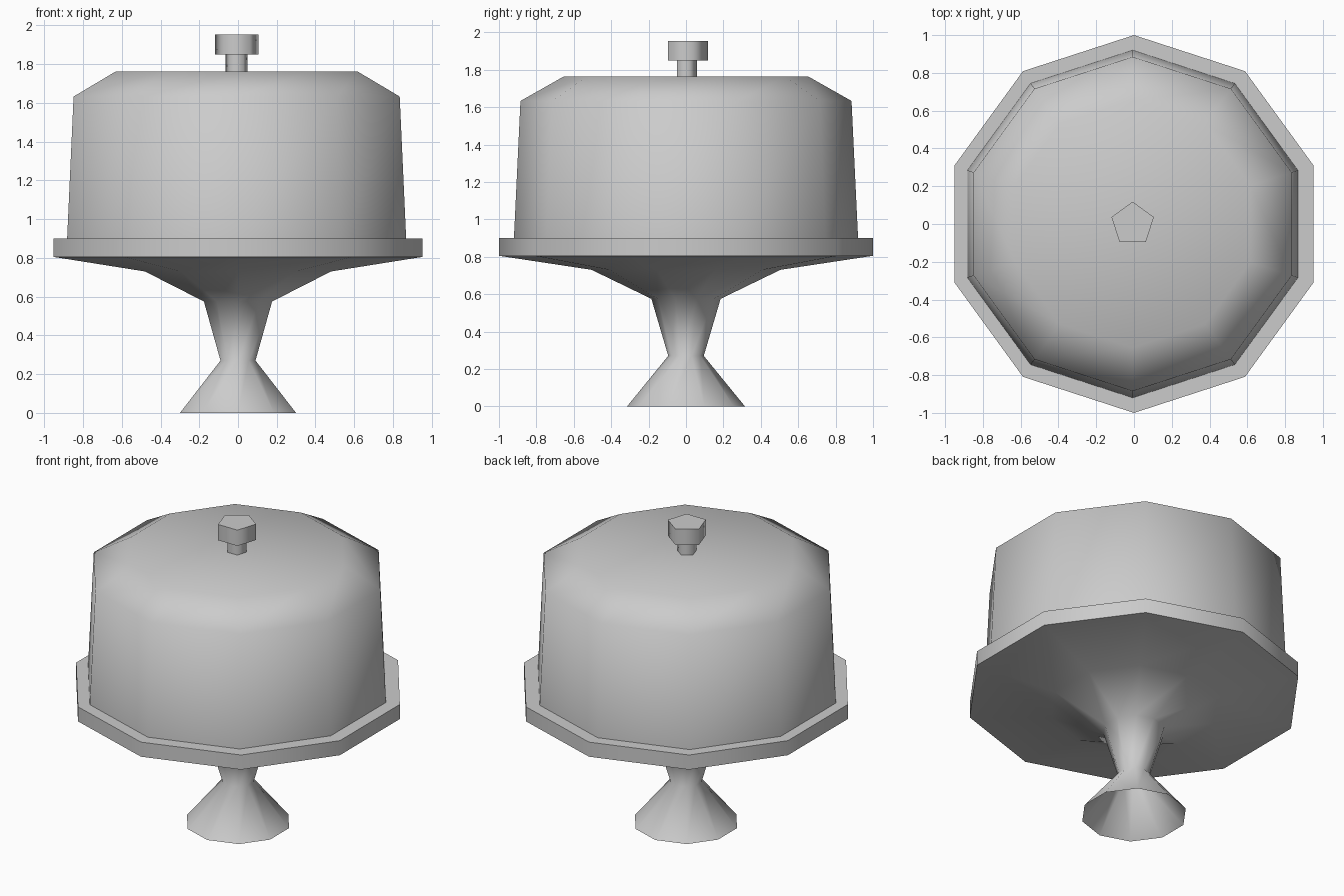
import bpy, bmesh
from math import cos, sin, pi

cube = bpy.data.objects.get("Cube")
if cube:
    bpy.data.objects.remove(cube, do_unlink=True)

grey = bpy.data.materials.new("plain_grey")
grey.use_nodes = True
COLOUR = (0.6, 0.6, 0.6, 1)
grey.diffuse_color = COLOUR
grey.node_tree.nodes["Principled BSDF"].inputs["Base Color"].default_value = COLOUR


def lathe(name, profile, sides, sharp=(), centre_x=0):
    """Turn (radius, z) points round z with a corner at +y; radius 0 closes to a point."""
    bm = bmesh.new()
    rings = []
    for r, z in profile:
        count = sides if r else 1
        angles = [pi / 2 + 2 * pi * i / sides for i in range(count)]
        rings.append([bm.verts.new((centre_x + r * cos(a), r * sin(a), z)) for a in angles])
    for low, high in zip(rings, rings[1:]):
        for i in range(sides):
            j = (i + 1) % sides
            if len(low) == 1:
                bm.faces.new((low[0], high[j], high[i]))
            elif len(high) == 1:
                bm.faces.new((low[i], low[j], high[0]))
            else:
                bm.faces.new((low[i], low[j], high[j], high[i]))
    for face in bm.faces:
        face.smooth = True
    # crisp horizontal rims, smooth sides
    for k in sharp:
        for i in range(sides):
            bm.edges.get((rings[k][i], rings[k][(i + 1) % sides])).smooth = False
    mesh = bpy.data.meshes.new(name)
    bm.to_mesh(mesh)
    bm.free()
    mesh.materials.append(grey)
    obj = bpy.data.objects.new(name, mesh)
    bpy.context.collection.objects.link(obj)
    return obj


# Pedestal, open under the foot, flaring into the flat plate
lathe("stand", [(0.315, 0), (0.095, 0.27), (0.185, 0.575), (0.505, 0.73),
                (1, 0.805), (1, 0.9), (0, 0.9)], 10, sharp=(4, 5))

# Cover standing on the plate
lathe("dome_cover", [(0.92, 0.9), (0.885, 1.633), (0.655, 1.763), (0, 1.763)],
      10, centre_x=-0.007)

# Knob on its short neck
lathe("knob_neck", [(0.06, 1.76), (0.06, 1.855)], 5, centre_x=-0.007)
lathe("knob", [(0, 1.85), (0.118, 1.85), (0.118, 1.953), (0, 1.953)],
      5, sharp=(1, 2), centre_x=-0.007)
